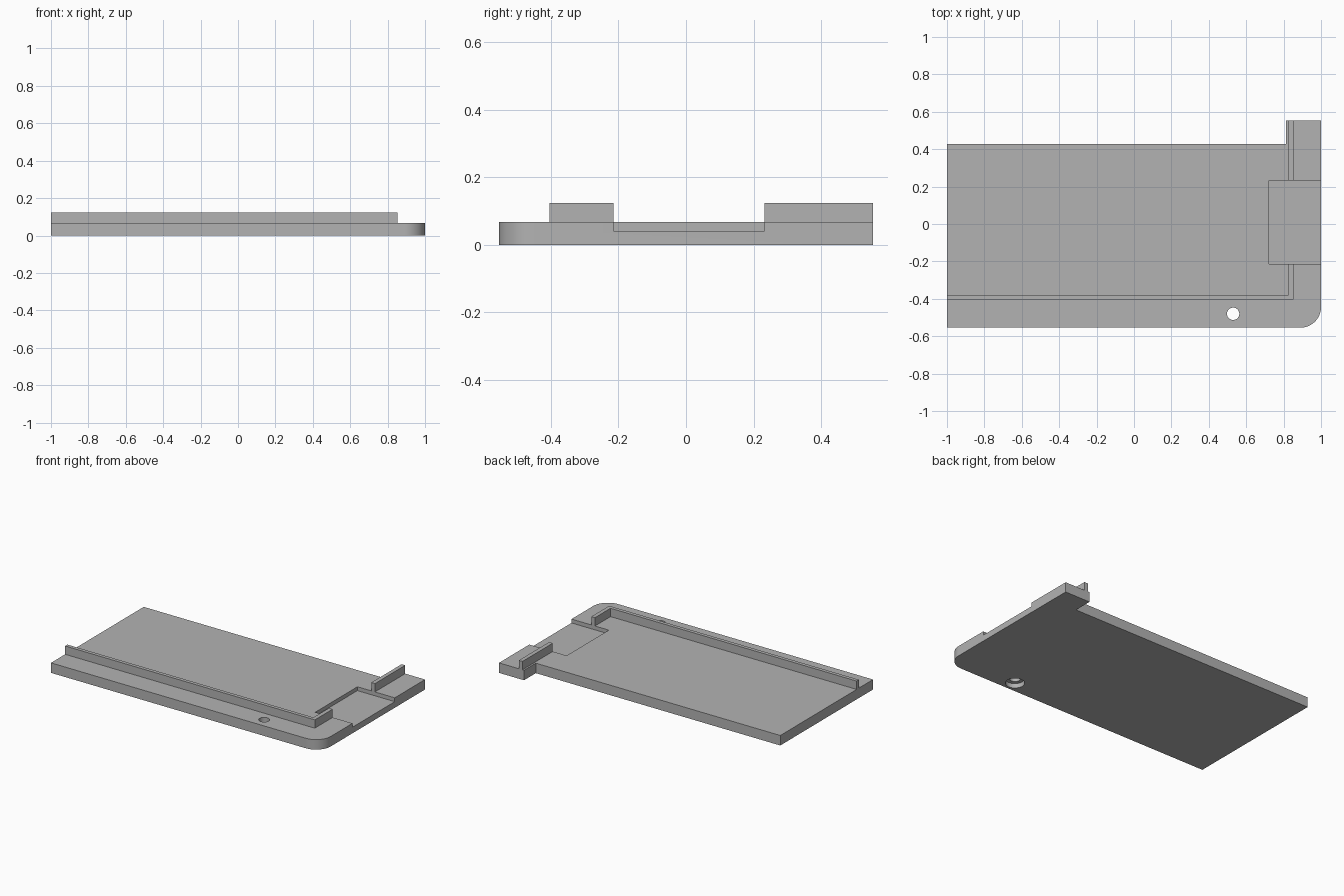
import bpy, bmesh
from math import sin, cos, pi

cube = bpy.data.objects.get("Cube")
if cube:
    bpy.data.objects.remove(cube, do_unlink=True)

# Single plain grey
grey = bpy.data.materials.new("mid_grey")
grey.use_nodes = True
colour = (0.45, 0.45, 0.45, 1)
grey.diffuse_color = colour
grey.node_tree.nodes["Principled BSDF"].inputs["Base Color"].default_value = colour

BASE_TOP, WALL_TOP, POCKET_Z = 0.067, 0.123, 0.041
FRONT, BACK, TAB_BACK = -0.554, 0.429, 0.554


def arc(cx, cy, r, start, end, steps):
    """Points along an arc, angles in units of pi."""
    return [(cx + r * cos(pi * (start + (end - start) * i / steps)),
             cy + r * sin(pi * (start + (end - start) * i / steps)))
            for i in range(steps + 1)]


def prism(name, outline, z0, z1):
    """Extrude a counter-clockwise outline from z0 to z1."""
    bm = bmesh.new()
    face = bm.faces.new([bm.verts.new((x, y, z0)) for x, y in outline])
    top = bmesh.ops.extrude_face_region(bm, geom=[face])["geom"]
    verts = [g for g in top if isinstance(g, bmesh.types.BMVert)]
    bmesh.ops.translate(bm, vec=(0, 0, z1 - z0), verts=verts)
    bmesh.ops.recalc_face_normals(bm, faces=bm.faces)
    mesh = bpy.data.meshes.new(name)
    bm.to_mesh(mesh)
    bm.free()
    mesh.materials.append(grey)
    obj = bpy.data.objects.new(name, mesh)
    bpy.context.collection.objects.link(obj)
    return obj


def rect(x0, x1, y0, y1):
    return [(x0, y0), (x1, y0), (x1, y1), (x0, y1)]


def select(obj):
    bpy.ops.object.select_all(action="DESELECT")
    obj.select_set(True)
    bpy.context.view_layer.objects.active = obj


def cut(obj, cutter):
    cutter.hide_render = True
    mod = obj.modifiers.new("cut", "BOOLEAN")
    mod.operation, mod.solver, mod.object = "DIFFERENCE", "EXACT", cutter
    select(obj)
    bpy.ops.object.modifier_apply(modifier=mod.name)
    bpy.data.objects.remove(cutter, do_unlink=True)


# Base plate with one rounded corner and a tab at the back
r = 0.11
outline = [(-1, FRONT)] + arc(1 - r, FRONT + r, r, -0.5, 0, 16)
outline += [(1, TAB_BACK), (0.814, TAB_BACK), (0.814, BACK), (-1, BACK)]
base = prism("base_plate", outline, 0, BASE_TOP)

# Shallow pocket open to the end of the plate
cut(base, prism("pocket_cutter", rect(0.723, 1.1, -0.215, 0.233), POCKET_Z, 0.2))

# Screw hole, counterbored from below
for radius, top in ((0.033, 0.2), (0.058, 0.03)):
    ring = arc(0.53, -0.48, radius, 0, 2, 40)[:-1]
    cut(base, prism("hole_cutter", ring, -0.1, top))

select(base)
bpy.ops.object.shade_smooth_by_angle(angle=pi / 6)

# Raised lip: an L along the front and end, then a straight piece on the tab
prism("front_lip",
      [(-1, -0.404), (0.853, -0.404), (0.853, -0.215), (0.826, -0.215),
       (0.826, -0.38), (-1, -0.38)], BASE_TOP, WALL_TOP)
prism("tab_lip", rect(0.826, 0.853, 0.233, TAB_BACK), BASE_TOP, WALL_TOP)
